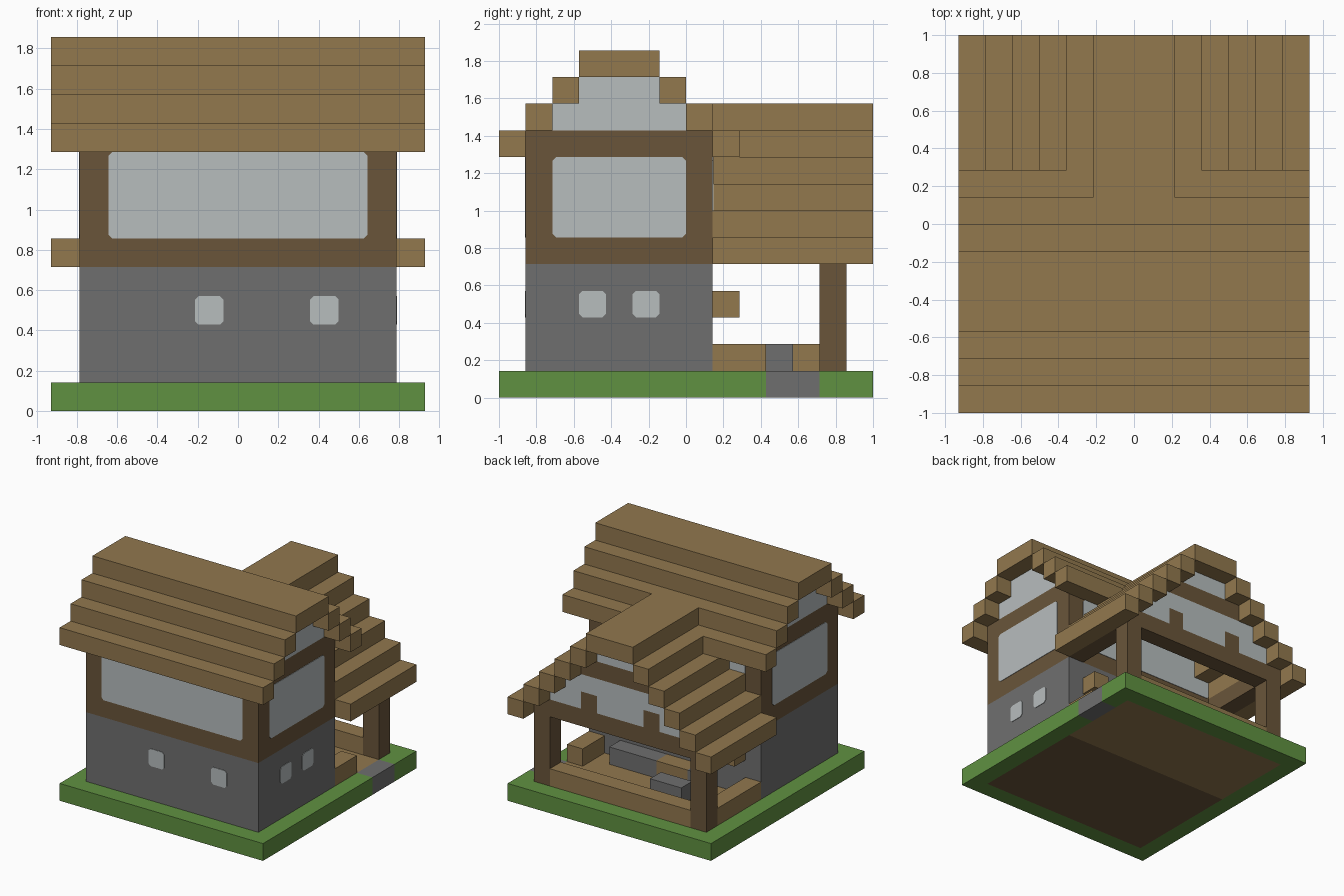
import bpy, bmesh
from mathutils import Vector

cube = bpy.data.objects.get("Cube")
if cube:
    bpy.data.objects.remove(cube, do_unlink=True)

U = 1 / 7                      # one building block
CENTRE = Vector((6.5, 7, 0))   # grid centre, in blocks


def material(name, colour):
    m = bpy.data.materials.new(name)
    m.use_nodes = True
    m.diffuse_color = (*colour, 1)
    m.node_tree.nodes["Principled BSDF"].inputs["Base Color"].default_value = (*colour, 1)
    return m


PLANK = material("light planks", (0.287, 0.188, 0.076))
TIMBER = material("dark timber", (0.144, 0.091, 0.042))
STONE = material("stone", (0.159, 0.159, 0.159))
GRASS = material("grass", (0.117, 0.283, 0.053))
PALE = material("pale panes", (0.474, 0.509, 0.515))


def finish(name, bm, mat):
    bmesh.ops.recalc_face_normals(bm, faces=bm.faces)
    mesh = bpy.data.meshes.new(name)
    bm.to_mesh(mesh)
    bm.free()
    mesh.materials.append(mat)
    obj = bpy.data.objects.new(name, mesh)
    bpy.context.collection.objects.link(obj)


def box(name, mat, xs, ys, zs):
    """Box between block coordinates."""
    bm = bmesh.new()
    bmesh.ops.create_cube(bm, size=1)
    for v in bm.verts:
        p = Vector([a + (b - a) * (c + 0.5) for (a, b), c in zip((xs, ys, zs), v.co)])
        v.co = (p - CENTRE) * U
    finish(name, bm, mat)


def pane(name, axis, at, span, zs, out):
    """Thin window plate with clipped corners on a wall normal to axis."""
    c = 0.13
    (a, b), (d, e) = span, zs
    outline = [(a + c, d), (b - c, d), (b, d + c), (b, e - c),
               (b - c, e), (a + c, e), (a, e - c), (a, d + c)]
    bm = bmesh.new()
    verts = []
    for h, z in outline:
        p = Vector((at, h, z)) if axis == 0 else Vector((h, at, z))
        verts.append(bm.verts.new((p - CENTRE) * U))
    face = bm.faces.new(verts)
    moved = bmesh.ops.extrude_face_region(bm, geom=[face])["geom"]
    shift = Vector((0, 0, 0))
    shift[axis] = out * 0.004
    bmesh.ops.translate(bm, vec=shift, verts=[g for g in moved if isinstance(g, bmesh.types.BMVert)])
    finish(name, bm, PALE)


# Ground: grass border, path and floors
box("grass_front", GRASS, (0, 13), (0, 1), (0, 1))
box("grass_back", GRASS, (0, 13), (13, 14), (0, 1))
box("grass_left_front", GRASS, (12, 13), (1, 10), (0, 1))
box("grass_left_back", GRASS, (12, 13), (12, 13), (0, 1))
box("grass_right", GRASS, (0, 1), (1, 13), (0, 1))
box("path", STONE, (12, 13), (10, 12), (0, 1))
box("house_floor", TIMBER, (1, 12), (1, 8), (0, 1))
box("porch_floor", PLANK, (1, 12), (8, 13), (0, 1))

# House body
box("stone_walls", STONE, (1, 12), (1, 8), (1, 5))
box("timber_walls", TIMBER, (1, 12), (1, 8), (5, 10))
box("gable_wall_lower", PALE, (1, 12), (2, 7), (10, 11))
box("gable_wall_upper", PALE, (1, 12), (3, 6), (11, 12))

# Windows
pane("front_window", 1, 1, (2, 11), (6, 9), -1)
pane("back_window", 1, 8, (2, 11), (6, 9), 1)
pane("left_window", 0, 12, (2, 7), (6, 9), 1)
pane("right_window", 0, 1, (2, 7), (6, 9), -1)
for x in (5, 9):
    pane("front_small_window", 1, 1, (x, x + 1), (3, 4), -1)
for y in (3, 5):
    pane("left_small_window", 0, 12, (y, y + 1), (3, 4), 1)

# Main roof: steps climbing from both eaves to the ridge
for i in range(3):
    box("main_roof_step_front", PLANK, (0, 13), (i, i + 1), (9 + i, 10 + i))
    box("main_roof_step_back", PLANK, (0, 13), (8 - i, 9 - i), (9 + i, 10 + i))
box("main_roof_ridge", PLANK, (0, 13), (3, 6), (12, 13))

# Porch roof
for i in range(5):
    start = 9 if i == 4 else 8
    for x in (i, 12 - i):
        box("porch_roof_step", PLANK, (x, x + 1), (start, 14), (5 + i, 6 + i))
box("porch_roof_ridge", PLANK, (5, 8), (8, 14), (10, 11))

# Porch frame, mirrored left and right
for x in (1, 11):
    box("porch_post", TIMBER, (x, x + 1), (12, 13), (1, 5))
    box("porch_side_beam", TIMBER, (x, x + 1), (8, 12), (5, 6))
box("porch_back_beam", TIMBER, (1, 12), (12, 13), (5, 6))

# Porch gable
for a, b in ((2, 4), (5, 8), (9, 11)):
    box("gable_pane_low", PALE, (a, b), (12, 13), (6, 7))
for x in (4, 8):
    box("gable_stud", TIMBER, (x, x + 1), (12, 13), (6, 7))
box("gable_pane_middle", PALE, (3, 10), (12, 13), (7, 8))
box("gable_beam", TIMBER, (4, 9), (12, 13), (8, 9))
box("gable_pane_top", PALE, (5, 8), (12, 13), (9, 10))

# Porch rails and furniture
box("rail_back", PLANK, (2, 11), (12, 13), (1, 2))
box("rail_right", PLANK, (1, 2), (8, 12), (1, 2))
box("rail_left", PLANK, (11, 12), (8, 10), (1, 2))
for x in (2, 10):
    box("wall_bracket", PLANK, (x, x + 1), (8, 9), (3, 4))
box("counter_stone", STONE, (7, 10), (8, 9), (1, 2))
box("counter_wood", PLANK, (5, 7), (8, 9), (1, 2))
box("counter_end", STONE, (4, 5), (8, 9), (1, 2))
box("stone_table", STONE, (4, 6), (10, 11), (1, 2))
